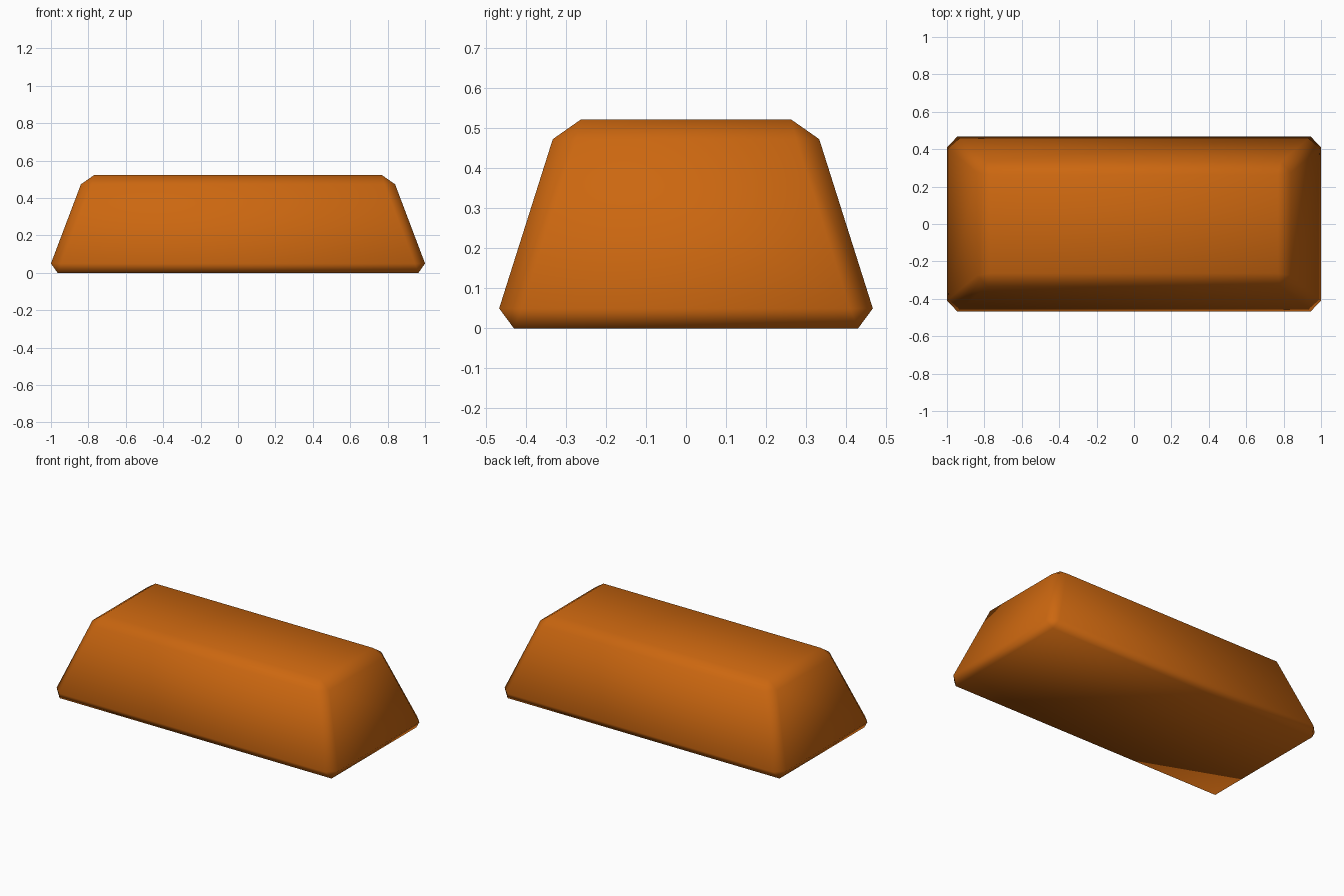
import bpy, bmesh, math

if "Cube" in bpy.data.objects:
    bpy.data.objects.remove(bpy.data.objects["Cube"])

# single orange-gold colour
mat = bpy.data.materials.new("orange gold")
mat.diffuse_color = (0.60, 0.135, 0.005, 1.0)
mat.use_nodes = True
mat.node_tree.nodes["Principled BSDF"].inputs["Base Color"].default_value = mat.diffuse_color

# one chamfered corner of the ingot, mirrored to all four corners
corner = [(0.965, 0.43, 0.0), (0.945, 0.467, 0.05), (1.0, 0.41, 0.05),
          (0.84, 0.275, 0.473), (0.783, 0.333, 0.473), (0.77, 0.263, 0.522)]

bm = bmesh.new()
for sx in (-1, 1):
    for sy in (-1, 1):
        for x, y, z in corner:
            bm.verts.new((sx * x, sy * y, z))

# closed convex body, merged back into clean flat panels
bmesh.ops.convex_hull(bm, input=bm.verts[:])
bmesh.ops.dissolve_limit(bm, angle_limit=math.radians(3), verts=bm.verts[:], edges=bm.edges[:])
bmesh.ops.recalc_face_normals(bm, faces=bm.faces[:])
for f in bm.faces:
    f.smooth = True  # soft shading across the chamfers

mesh = bpy.data.meshes.new("ingot_bar")
bm.to_mesh(mesh)
bm.free()
mesh.materials.append(mat)
bar = bpy.data.objects.new("ingot_bar", mesh)
bpy.context.collection.objects.link(bar)
